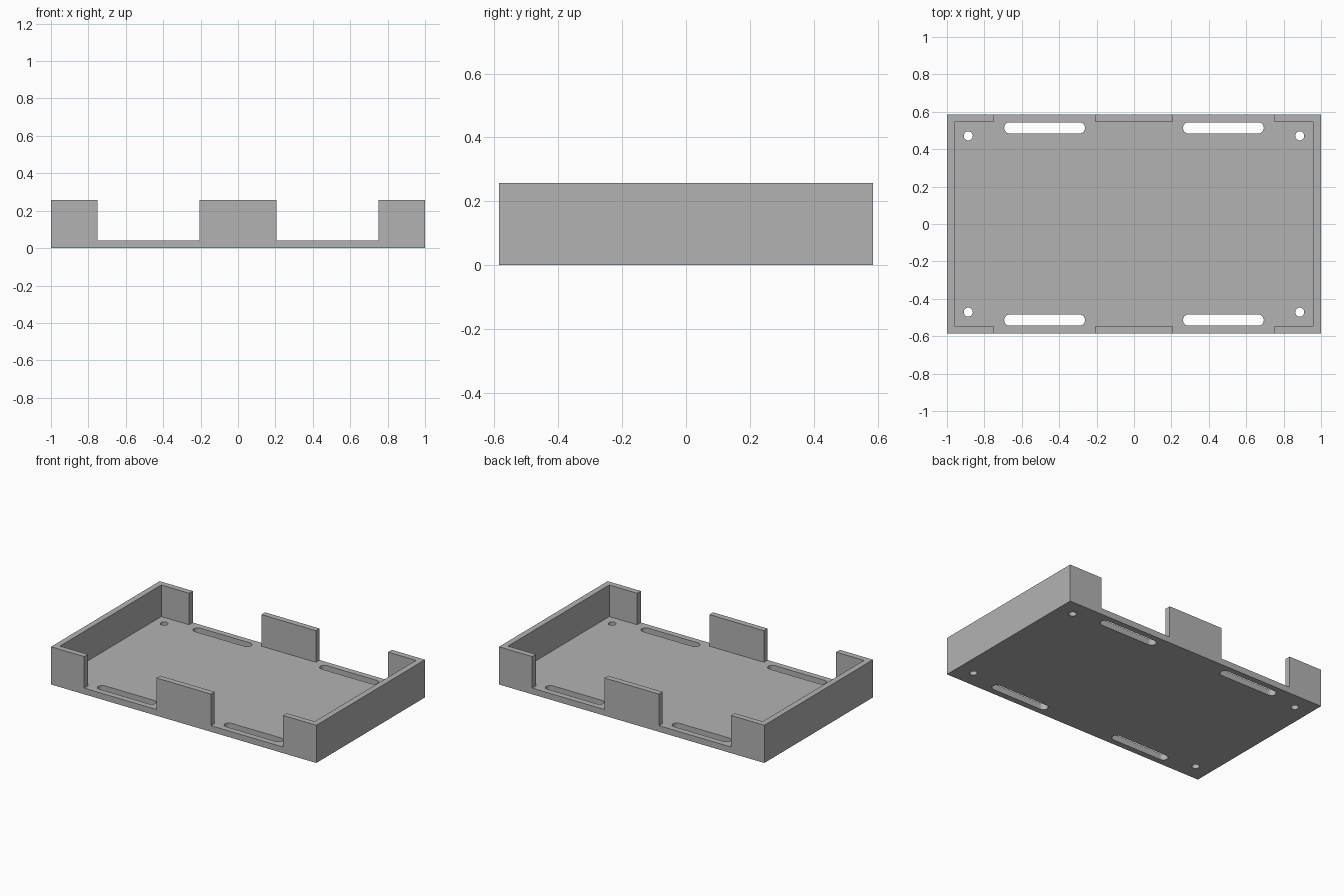
import bpy, bmesh
from math import pi, cos, sin

cube = bpy.data.objects.get("Cube")
if cube:
    bpy.data.objects.remove(cube, do_unlink=True)

X, Y, H = 1.0, 0.585, 0.257      # half length, half width, full height
FLOOR, WALL = 0.042, 0.04        # floor and wall thickness

grey = bpy.data.materials.new("plain grey")
grey.use_nodes = True
grey.diffuse_color = (0.45, 0.45, 0.45, 1)
grey.node_tree.nodes["Principled BSDF"].inputs["Base Color"].default_value = grey.diffuse_color


def rect(x0, y0, x1, y1):
    return [(x0, y0), (x1, y0), (x1, y1), (x0, y1)]


def slot(cx, cy, half, r, steps=12):
    """Outline with rounded ends; half = 0 gives a circle."""
    pts = []
    for side in (1, -1):
        for i in range(steps + (1 if half else 0)):
            a = -pi / 2 * side + pi * i / steps
            pts.append((cx + side * half + r * cos(a), cy + r * sin(a)))
    return pts


def prism(name, outlines, z0, z1):
    """Extrude a flat outline, with any further outlines as holes."""
    curve = bpy.data.curves.new(name, 'CURVE')
    curve.dimensions = '2D'
    curve.fill_mode = 'BOTH'
    curve.extrude = (z1 - z0) / 2
    for pts in outlines:
        spline = curve.splines.new('POLY')
        spline.points.add(len(pts) - 1)
        for p, (x, y) in zip(spline.points, pts):
            p.co = (x, y, 0, 1)
        spline.use_cyclic_u = True
    temp = bpy.data.objects.new(name + " outline", curve)
    bpy.context.scene.collection.objects.link(temp)
    graph = bpy.context.evaluated_depsgraph_get()
    mesh = bpy.data.meshes.new_from_object(temp.evaluated_get(graph))
    bpy.data.objects.remove(temp, do_unlink=True)
    bpy.data.curves.remove(curve)

    # Weld the caps to the sides and keep every face flat
    bm = bmesh.new()
    bm.from_mesh(mesh)
    bmesh.ops.remove_doubles(bm, verts=bm.verts, dist=0.0001)
    bmesh.ops.recalc_face_normals(bm, faces=bm.faces)
    bmesh.ops.translate(bm, verts=bm.verts, vec=(0, 0, (z0 + z1) / 2))
    for f in bm.faces:
        f.smooth = False
        f.material_index = 0
    bm.to_mesh(mesh)
    bm.free()
    mesh.materials.clear()
    mesh.materials.append(grey)
    obj = bpy.data.objects.new(name, mesh)
    bpy.context.scene.collection.objects.link(obj)
    return obj


# Floor plate with four strap slots and four screw holes
holes = []
for sx in (1, -1):
    for sy in (1, -1):
        holes.append(slot(sx * 0.478, sy * 0.514, 0.186, 0.03))
        holes.append(slot(sx * 0.886, sy * 0.471, 0, 0.024))
prism("floor_plate", [rect(-X, -Y, X, Y)] + holes, 0, FLOOR)

# End walls wrapping round the corners
for side, s in (("left", 1), ("right", -1)):
    half = [(0.75, Y), (X, Y), (X, -Y), (0.75, -Y),
            (0.75, WALL - Y), (X - WALL, WALL - Y),
            (X - WALL, Y - WALL), (0.75, Y - WALL)]
    prism(side + "_end_wall", [[(s * x, y) for x, y in half]], FLOOR, H)

# Middle tabs on the long sides
for side, s in (("front", -1), ("back", 1)):
    prism(side + "_middle_tab", [rect(-0.206, s * (Y - WALL), 0.206, s * Y)], FLOOR, H)
